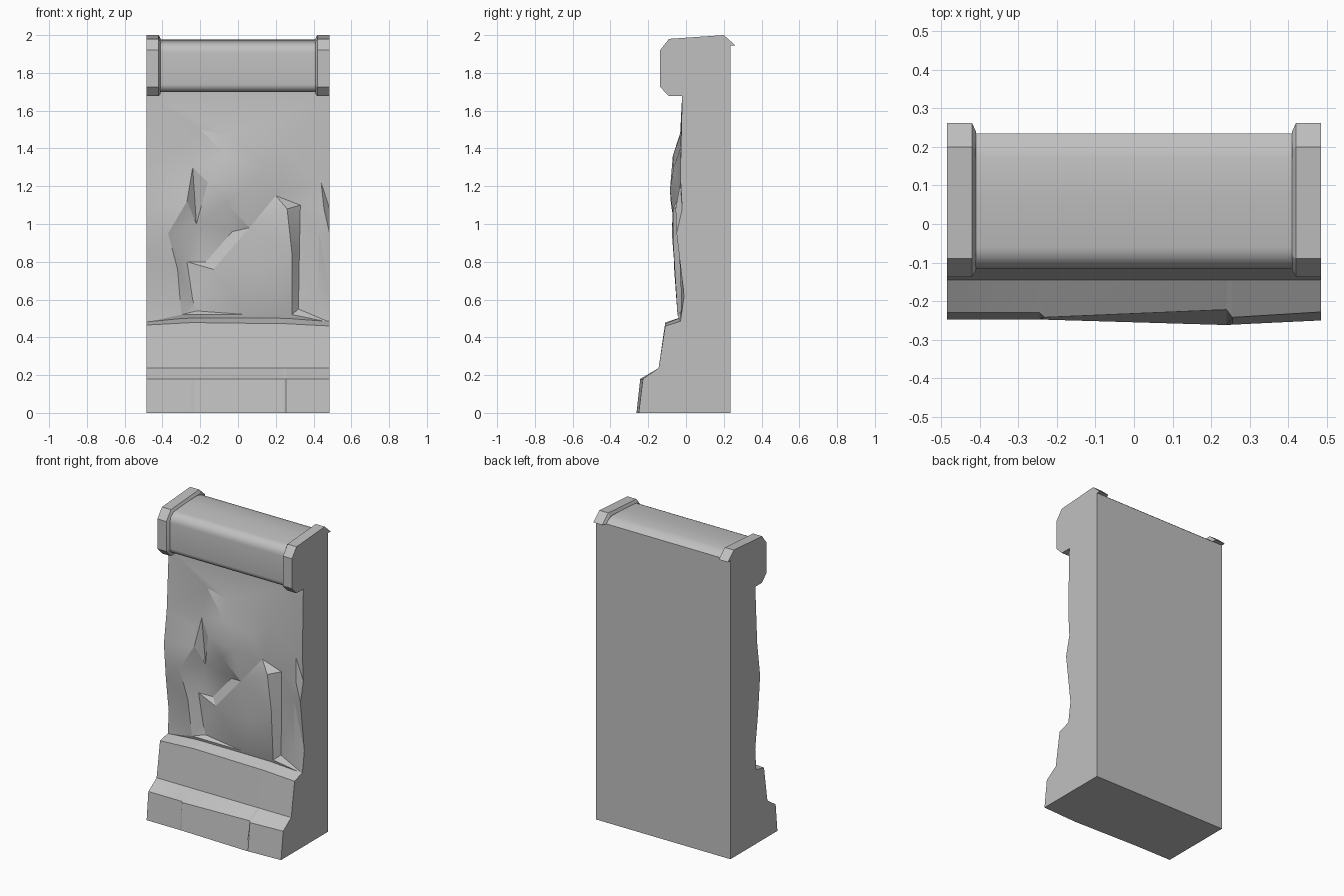
import bpy
import bmesh
import math
from mathutils import Vector
from mathutils.geometry import delaunay_2d_cdt

default_cube = bpy.data.objects.get("Cube")
if default_cube:
    bpy.data.objects.remove(default_cube)

HALF, BACK = 0.485, 0.235

stone = bpy.data.materials.new("grey_stone")
stone.use_nodes = True
stone.diffuse_color = (0.53, 0.53, 0.53, 1)
stone.node_tree.nodes["Principled BSDF"].inputs["Base Color"].default_value = stone.diffuse_color


def finish(name, bm, angle=25):
    """Turn a bmesh into a stone object with sharp edges kept."""
    bmesh.ops.recalc_face_normals(bm, faces=bm.faces)
    mesh = bpy.data.meshes.new(name)
    bm.to_mesh(mesh)
    bm.free()
    mesh.materials.append(stone)
    obj = bpy.data.objects.new(name, mesh)
    bpy.context.collection.objects.link(obj)
    bpy.ops.object.select_all(action="DESELECT")
    obj.select_set(True)
    bpy.context.view_layer.objects.active = obj
    bpy.ops.object.shade_smooth_by_angle(angle=math.radians(angle))
    return obj


def loft(name, sections, angle=25):
    """Join (x, [(y, z), ...]) sections along x and cap both ends."""
    bm = bmesh.new()
    rings = [[bm.verts.new((x, y, z)) for y, z in profile] for x, profile in sections]
    for a, b in zip(rings, rings[1:]):
        for i in range(len(a)):
            j = (i + 1) % len(a)
            bm.faces.new((a[i], a[j], b[j], b[i]))
    bm.faces.new(rings[0])
    bm.faces.new(rings[-1])
    return finish(name, bm, angle)


# Stepped plinth: x, foot depth, step edge depth, ledge height, ledge back height
stations = [
    (-HALF, -0.248, -0.23, 0.465, 0.485),
    (-0.245, -0.248, -0.23, 0.478, 0.51),
    (-0.232, -0.248, -0.242, 0.478, 0.51),
    (0.24, -0.262, -0.222, 0.472, 0.51),
    (0.255, -0.261, -0.242, 0.472, 0.51),
    (HALF, -0.25, -0.228, 0.46, 0.49),
]
loft("stepped_plinth", [
    (x, [(BACK, 0), (foot, 0), (edge, 0.18), (-0.145, 0.237),
         (-0.11, ledge), (-0.015, rear), (BACK, rear)])
    for x, foot, edge, ledge, rear in stations
], 15)

# Ridges and valleys of the rock face, as (x, z, y) polylines
outer_lines = [
    [(-HALF, .48, -.03), (-HALF, .62, -.02), (-HALF, .85, -.05),
     (-HALF, 1.08, -.07), (-HALF, 1.3, -.04), (-HALF, 1.69, -.02)],
    [(HALF, .48, -.03), (HALF, .62, -.01), (HALF, .95, -.05),
     (HALF, 1.08, -.02), (HALF, 1.25, -.03), (HALF, 1.69, -.02)],
    [(-HALF, 1.08, -.07), (-.37, .95, -.075), (-.27, 1.12, -.065), (-.3, 1.22, -.04)],
    [(-.37, .95, -.075), (-.32, .76, -.06), (-.3, .52, -.045)],
    [(.44, 1.22, -.03), (.455, 1.08, -.055), (.43, .95, -.04), (.42, .6, -.025)],
]
inner_lines = [
    [(-.05, 1.47, -.03), (-.06, 1.36, -.07), (-.16, 1.22, -.08),
     (-.06, 1.11, -.08), (.06, .98, -.06)],
    [(-.06, 1.36, -.07), (.13, 1.3, -.065)],
    [(-.22, .54, -.02), (-.13, .76, -.045), (.06, .98, -.06),
     (.26, 1.08, -.07), (.285, .85, -.065), (.285, .52, -.045)],
    [(-.24, .6, -.015), (-.27, .8, -.02), (-.22, 1., -.02), (-.24, 1.3, -.03)],
    [(-.17, .8, -.015), (-.03, .96, -.025)],
    [(.33, 1.1, -.025), (.325, .85, -.015), (.32, .55, -.015)],
    [(.02, 1.18, -.085), (.2, 1.15, -.035)],
    [(.05, .52, -.045), (.12, .75, -.062)],
    [(-.2, 1.5, -.025), (-.05, 1.47, -.03), (.25, 1.4, -.03)],
]


def rock_face():
    points, edges = [], []
    for line in outer_lines + inner_lines:
        ids = []
        for p in line:
            if p not in points:
                points.append(p)
            ids.append(points.index(p))
        edges += list(zip(ids, ids[1:]))
    flat = [Vector((x, z)) for x, z, y in points]
    verts, _, faces, origin, _, _ = delaunay_2d_cdt(flat, edges, [], 0, 1e-5)
    bm = bmesh.new()
    made = [bm.verts.new((v.x, points[o[0]][2] if o else -.04, v.y))
            for v, o in zip(verts, origin)]
    for f in faces:
        bm.faces.new([made[i] for i in f])
    # Give the wall its thickness behind the relief
    rim = [e for e in bm.edges if e.is_boundary]
    walls = bmesh.ops.extrude_edge_only(bm, edges=rim)["geom"]
    for v in walls:
        if isinstance(v, bmesh.types.BMVert):
            v.co.y = BACK
    bmesh.ops.holes_fill(bm, edges=[e for e in bm.edges if e.is_boundary], sides=0)
    return finish("rock_wall", bm, 22)


rock_face()


def arc(cy, cz, radius, start, end, steps=6):
    """Points of a rounded corner, angles in degrees."""
    turns = [math.radians(start + (end - start) * i / steps) for i in range(steps + 1)]
    return [(cy + radius * math.cos(t), cz + radius * math.sin(t)) for t in turns]


# Rounded coping beam between the end caps
beam = [(BACK, 1.68), (-.02, 1.68), (-.02, 1.70)]
beam += arc(-.075, 1.74, .04, 270, 180)
beam += arc(-.055, 1.905, .06, 180, 95)
beam += [(.07, 1.974), (.17, 1.976), (.21, 1.965), (BACK, 1.945)]
loft("coping_beam", [(-.43, beam), (.43, beam)], 35)

# Chamfered end caps, narrower on the inner side
outer_cap = [(BACK, 1.68), (-.01, 1.677), (-.09, 1.677), (-.137, 1.725),
             (-.137, 1.92), (-.09, 1.98), (.2, 2.0), (.262, 1.945), (BACK, 1.945)]
inner_cap = [(BACK, 1.69), (-.01, 1.69), (-.082, 1.695), (-.12, 1.735),
             (-.12, 1.912), (-.083, 1.965), (.195, 1.983), (.24, 1.945), (BACK, 1.945)]
for side, sign in (("left", 1), ("right", -1)):
    loft(side + "_end_cap", [
        (sign * .41, inner_cap), (sign * .42, outer_cap), (sign * HALF, outer_cap)], 20)
